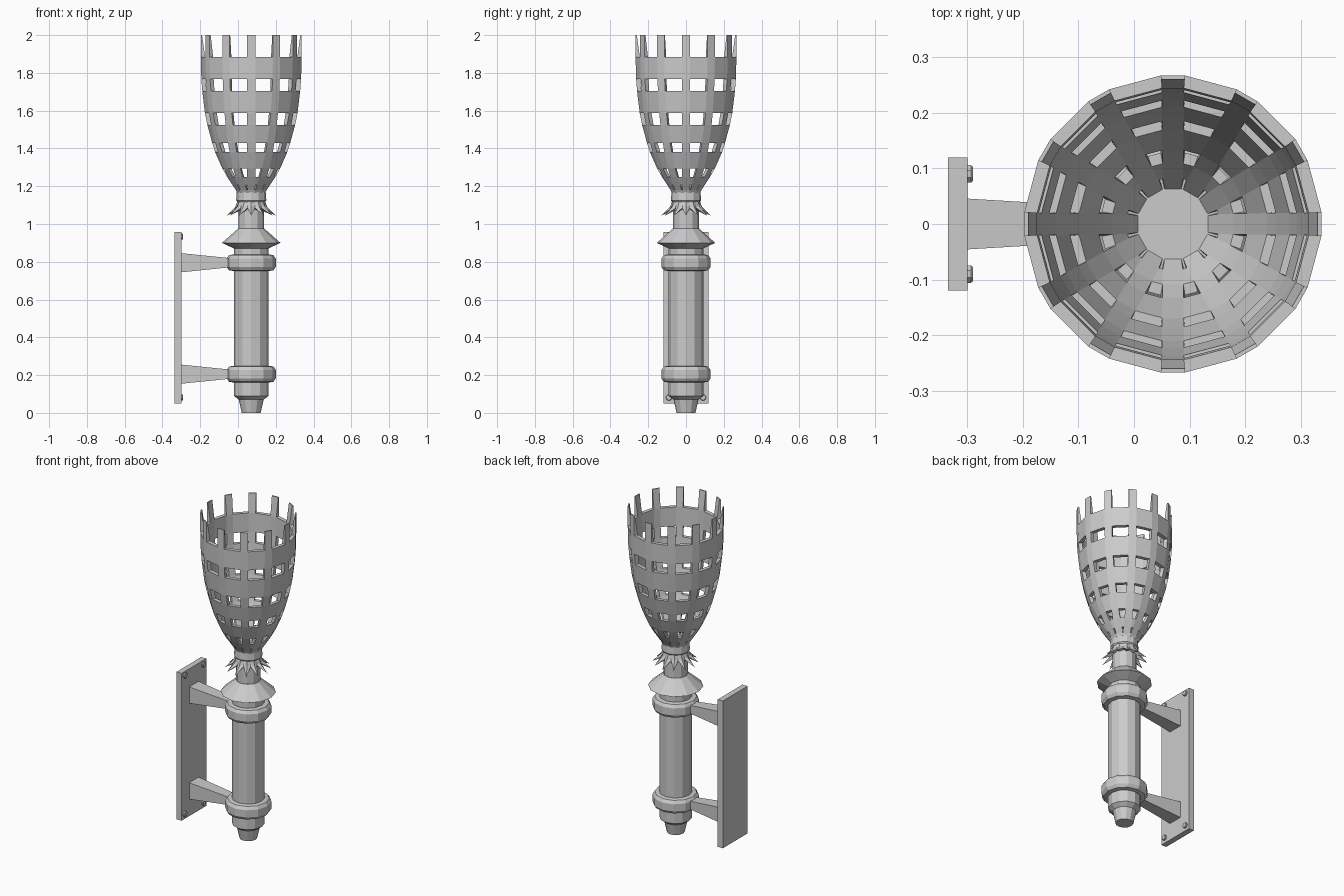
import bpy, bmesh
from math import sin, cos, asin, pi, radians

if "Cube" in bpy.data.objects:
    bpy.data.objects.remove(bpy.data.objects["Cube"])

AXIS_X = 0.07      # vertical axis of the torch
SIDES = 12

metal = bpy.data.materials.new("grey metal")
metal.use_nodes = True
colour = (0.6, 0.6, 0.6, 1)
metal.diffuse_color = colour
metal.node_tree.nodes["Principled BSDF"].inputs["Base Color"].default_value = colour


def finish(name, bm, location=(0, 0, 0)):
    bmesh.ops.remove_doubles(bm, verts=bm.verts, dist=1e-5)
    bmesh.ops.recalc_face_normals(bm, faces=bm.faces)
    mesh = bpy.data.meshes.new(name)
    bm.to_mesh(mesh)
    bm.free()
    mesh.materials.append(metal)
    obj = bpy.data.objects.new(name, mesh)
    obj.location = location
    bpy.context.collection.objects.link(obj)
    return obj


def skin(name, rings, location):
    """Closed solid through a stack of equal point rings."""
    bm = bmesh.new()
    loops = [[bm.verts.new(p) for p in ring] for ring in rings]
    n = len(loops[0])
    for a, b in zip(loops, loops[1:]):
        for i in range(n):
            j = (i + 1) % n
            bm.faces.new((a[i], a[j], b[j], b[i]))
    bm.faces.new(loops[0][::-1])
    bm.faces.new(loops[-1])
    return finish(name, bm, location)


def lathe(name, profile, sides=SIDES):
    rings = [[(r * cos(2 * pi * i / sides), r * sin(2 * pi * i / sides), z)
              for i in range(sides)] for r, z in profile]
    return skin(name, rings, (AXIS_X, 0, 0))


# Handle, foot and neck
lathe("handle", [(0.05, 0), (0.066, 0.07), (0.092, 0.09), (0.092, 0.88)])
lathe("flared_guard", [(0.09, 0.87), (0.155, 0.9), (0.07, 0.975)])
lathe("neck", [(0.068, 0.95), (0.068, 1.13)])
lathe("basket_collar", [(0.068, 1.11), (0.08, 1.125), (0.076, 1.18)])

# Clamps, tapering arms
for label, z in (("lower", 0.205), ("upper", 0.795)):
    lathe(label + "_clamp", [(0.1, z - 0.043), (0.118, z - 0.04), (0.13, z - 0.022),
                             (0.13, z + 0.022), (0.118, z + 0.04), (0.1, z + 0.043)])
    rings = [[(x, -w, -h), (x, w, -h), (x, w, h), (x, -w, h)]
             for x, w, h in ((-0.305, 0.046, 0.051), (-0.02, 0.029, 0.022))]
    skin(label + "_arm", rings, (0, 0, z))

# Wall plate and its bolts
rings = [[(x, -0.12, 0.05), (x, 0.12, 0.05), (x, 0.12, 0.957), (x, -0.12, 0.957)]
         for x in (-0.335, -0.3)]
skin("wall_plate", rings, (0, 0, 0))
for side in (-1, 1):
    for z in (0.082, 0.933):
        rings = [[(x, r * cos(i * pi / 4 + pi / 8), r * sin(i * pi / 4 + pi / 8))
                  for i in range(8)]
                 for x, r in ((-0.302, 0.017), (-0.293, 0.017), (-0.29, 0.014))]
        skin("plate_bolt", rings, (0, side * 0.09, z))

# Crown of pointed leaves, alternating tip and valley
rings = []
for tip, valley, z_tip, z_valley in ((0.07, 0.07, 1.13, 1.13), (0.085, 0.074, 1.09, 1.1),
                                     (0.13, 0.076, 1.045, 1.085), (0.07, 0.066, 1.07, 1.08)):
    rings.append([((valley if i % 2 else tip) * cos(pi * i / SIDES),
                   (valley if i % 2 else tip) * sin(pi * i / SIDES),
                   z_valley if i % 2 else z_tip) for i in range(2 * SIDES)])
skin("leaf_crown", rings, (AXIS_X, 0, 0))

# Basket: outer radius, inner radius, height, and whether the band above is pierced
BANDS = [(0.076, 0.055, 1.165, 0), (0.084, 0.065, 1.18, 1), (0.102, 0.083, 1.207, 0),
         (0.13, 0.11, 1.25, 1), (0.155, 0.134, 1.295, 0), (0.192, 0.17, 1.38, 1),
         (0.208, 0.186, 1.43, 0), (0.233, 0.211, 1.523, 1), (0.246, 0.223, 1.587, 0),
         (0.26, 0.237, 1.703, 1), (0.265, 0.242, 1.768, 0), (0.268, 0.245, 1.883, 1),
         (0.268, 0.261, 2.0, 0)]
BAR_HALF = 0.022
COLS = 2 * SIDES


def basket_point(row, col, inner):
    outer_r, inner_r, z, _ = BANDS[row]
    spread = min(asin(BAR_HALF / outer_r), radians(13.5))
    angle = 2 * pi * (col // 2) / SIDES + (spread if col % 2 else -spread)
    r = inner_r if inner else outer_r
    return (r * cos(angle), r * sin(angle), z)


def solid(row, col):
    if not 0 <= row < len(BANDS) - 1:
        return False
    return col % 2 == 0 or not BANDS[row][3]


bm = bmesh.new()
points = {(r, c, k): bm.verts.new(basket_point(r, c, k))
          for r in range(len(BANDS)) for c in range(COLS) for k in (0, 1)}
for r in range(len(BANDS) - 1):
    for c in range(COLS):
        if not solid(r, c):
            continue
        d = (c + 1) % COLS
        corners = [(r, c), (r, d), (r + 1, d), (r + 1, c)]
        bm.faces.new([points[p + (0,)] for p in corners])
        bm.faces.new([points[p + (1,)] for p in reversed(corners)])
        # Close the thickness wherever the neighbour is open
        neighbours = [(r - 1, c), (r, d), (r + 1, c), (r, (c - 1) % COLS)]
        for i, near in enumerate(neighbours):
            if not solid(*near):
                a, b = corners[i], corners[(i + 1) % 4]
                bm.faces.new((points[a + (0,)], points[a + (1,)],
                              points[b + (1,)], points[b + (0,)]))
finish("basket", bm, (AXIS_X, 0, 0))

# Shallow dish closing the bottom of the basket
lathe("basket_floor", [(0.04, 1.16), (0.07, 1.165), (0.072, 1.178), (0.045, 1.172)])
